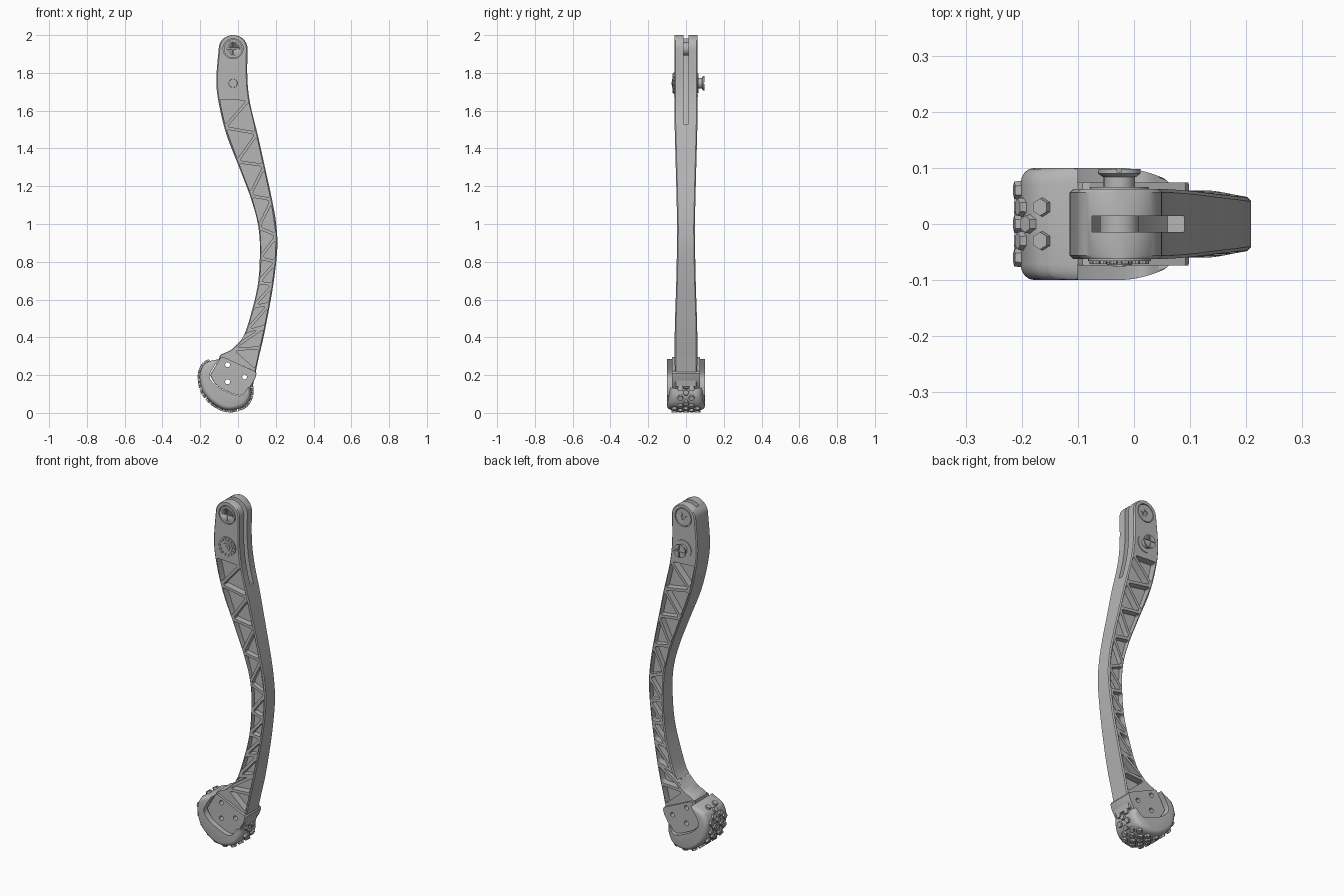
import bpy, bmesh, math
from mathutils import Vector, Matrix

if "Cube" in bpy.data.objects:
    bpy.data.objects.remove(bpy.data.objects["Cube"], do_unlink=True)

grey = bpy.data.materials.new("satin_grey")
grey.use_nodes = True
grey.diffuse_color = (0.47, 0.47, 0.47, 1)
grey.node_tree.nodes["Principled BSDF"].inputs["Base Color"].default_value = (0.47, 0.47, 0.47, 1)


def make(name, bm, smooth=True):
    bmesh.ops.recalc_face_normals(bm, faces=bm.faces)
    me = bpy.data.meshes.new(name)
    bm.to_mesh(me)
    bm.free()
    ob = bpy.data.objects.new(name, me)
    bpy.context.collection.objects.link(ob)
    me.materials.append(grey)
    if smooth:
        shade(ob)
    return ob


def shade(ob):
    bpy.ops.object.select_all(action='DESELECT')
    ob.select_set(True)
    bpy.context.view_layer.objects.active = ob
    bpy.ops.object.shade_smooth_by_angle(angle=math.radians(32))


def skin(bm, rings):
    """Bridge equal-sized rings of points and cap both ends."""
    rows = [[bm.verts.new(p) for p in ring] for ring in rings]
    n = len(rows[0])
    for a, b in zip(rows, rows[1:]):
        for i in range(n):
            j = (i + 1) % n
            bm.faces.new((a[i], a[j], b[j], b[i]))
    bm.faces.new(rows[0])
    bm.faces.new(rows[-1])


def solids(name, parts):
    """Each part is a list of (y, outline in x and z) layers."""
    bm = bmesh.new()
    for layers in parts:
        skin(bm, [[(x, y, z) for x, z in pts] for y, pts in layers])
    return make(name, bm)


def prism(pts, y0, y1):
    return [(y0, pts), (y1, pts)]


def circle(c, r, n=32):
    return [(c[0] + r * math.cos(math.tau * i / n), c[1] + r * math.sin(math.tau * i / n)) for i in range(n)]


def box(c, w, h):
    return [(c[0] + i * w, c[1] + j * h) for i, j in ((-1, -1), (1, -1), (1, 1), (-1, 1))]


def spline(pts, n):
    """Catmull-Rom samples through points of any dimension."""
    p = [Vector(q) for q in [pts[0], *pts, pts[-1]]]
    out = []
    for i in range(1, len(p) - 2):
        a, b, c, d = p[i - 1:i + 3]
        for k in range(n):
            t = k / n
            out.append(0.5 * (2 * b + (c - a) * t + (2 * a - 5 * b + 4 * c - d) * t * t
                              + (3 * b - a - 3 * c + d) * t ** 3))
    return out + [p[-1]]


def cut(ob, cutter):
    mod = ob.modifiers.new("cut", 'BOOLEAN')
    mod.operation, mod.solver, mod.object = 'DIFFERENCE', 'EXACT', cutter
    bpy.context.view_layer.objects.active = ob
    bpy.ops.object.modifier_apply(modifier=mod.name)


def drop(ob):
    bpy.data.objects.remove(ob, do_unlink=True)


# Leg: rows of height, back edge, front edge, half thickness
rows = spline([(.14, 0, .078, .058), (.285, -.1, .108, .06), (.335, -.035, .12, .06), (.4, .025, .135, .06),
               (.5, .062, .155, .058), (.68, .105, .187, .052), (.87, .116, .208, .048),
               (1, .105, .202, .047), (1.13, .07, .18, .05), (1.29, .01, .145, .054),
               (1.47, -.06, .105, .059), (1.63, -.1, .066, .062), (1.76, -.115, .05, .062),
               (1.93, -.102, .05, .062)], 5)
edge_rows = list(rows)
for k in range(1, 10):
    a = math.radians(k * 9.4)
    rows.append(Vector((1.93 + .07 * math.sin(a), -.026 - .076 * math.cos(a), -.026 + .076 * math.cos(a), .062)))

bm = bmesh.new()
rings = []
for z, l, r, h in rows:
    c = min(.006, (r - l) * .2)
    rings.append([(l + c, -h, z), (r - c, -h, z), (r, c - h, z), (r, h - c, z),
                  (r - c, h, z), (l + c, h, z), (l, h - c, z), (l, c - h, z)])
skin(bm, rings)
leg = make("leg", bm, False)


def edge_point(z, side):
    for a, b in zip(edge_rows, edge_rows[1:]):
        if a[0] <= z <= b[0]:
            q = a.lerp(b, (z - a[0]) / (b[0] - a[0]))
            return Vector((q[side], z))


def pocket(tri, inset=.008):
    """Inset triangle with rounded corners."""
    a, b, c = tri
    la, lb, lc = (b - c).length, (c - a).length, (a - b).length
    per = la + lb + lc
    mid = (a * la + b * lb + c * lc) / per
    radius = abs((b - a).cross(c - a)) / per
    v = [mid + (p - mid) * (1 - inset / radius) for p in tri]
    out = []
    for i in range(3):
        p, o, q = v[i - 1], v[i], v[(i + 1) % 3]
        s = o + (p - o).normalized() * min(.016, (p - o).length * .3)
        e = o + (q - o).normalized() * min(.016, (q - o).length * .3)
        out += [s.lerp(o, t).lerp(o.lerp(e, t), t) for t in (0, .33, .67, 1)]
    return out


# Triangular weight-saving pockets on both sides
back = [1.67, 1.51, 1.33, 1.15, .98, .82, .69, .56, .43, .335]
front = [1.66, 1.48, 1.31, 1.13, .94, .8, .68, .58, .46, .345]
nodes = []
for b, f in zip(back, front):
    nodes += [edge_point(b, 1), edge_point(f, 2)]
nodes.append(edge_point(.22, 2))
tris = [pocket(nodes[i:i + 3]) for i in range(len(nodes) - 2)]
pockets = solids("pocket_cutter", [prism(t, s * .02, s * .1) for t in tris for s in (-1, 1)])
cut(leg, pockets)
drop(pockets)

# Cable slot, pivot recesses and ankle holes
pivot, knob = (-.026, 1.928), (-.026, 1.745)
slot = solids("slot_cutter", [prism([(-.075, 2.1), (-.075, 1.86), (-.01, 1.62), (.06, 1.53), (.3, 1.53), (.3, 2.1)],
                                    -.014, .014)])
recess = solids("recess_cutter", [prism(circle(pivot, .053), s * .054, s * .1) for s in (-1, 1)])
holes = solids("hole_cutter", [prism(circle(c, .013, 20), -.2, .2)
                               for c in ((-.055, .255), (.035, .19), (-.055, .165))])
for tool in (slot, recess, holes):
    cut(leg, tool)
shade(leg)
drop(slot)
drop(recess)

# Pivot discs and the pin through the slot
cross = solids("cross_cutter", [prism(box(pivot, .034, .003), -.1, -.058)])
cross_b = solids("cross_cutter_b", [prism(box(pivot, .003, .034), -.1, -.058)])
dot = solids("dot_cutter", [prism(circle(pivot, .012), .057, .1)])
disc_front = solids("pivot_disc_front", [prism(circle(pivot, .049), -.062, -.05)])
disc_back = solids("pivot_disc_back", [prism(circle(pivot, .049), .05, .062)])
cut(disc_front, cross)
cut(disc_front, cross_b)
cut(disc_back, dot)
for tool in (cross, cross_b, dot):
    drop(tool)
solids("pivot_pin", [prism(circle(pivot, .035), -.03, .03)])

# Ribbed knob on the front, flanged bolt on the back
solids("knob_washer", [prism(circle(knob, .056), -.066, -.055)])
solids("knob_ribs", [prism(circle(p, .007, 8), -.071, -.06) for p in circle(knob, .046, 14)])
solids("knob_rings", [prism(circle(knob, .036), -.069, -.06),
                      [(-.06, circle(knob, .026)), (-.073, circle(knob, .022))],
                      prism(circle(knob, .011, 6), -.076, -.06)])
solids("bolt_washer", [prism(circle(knob, .052), .055, .066)])
solids("bolt_shaft", [prism(circle(knob, .028), .055, .088)])
flange = solids("bolt_flange", [[(.084, circle(knob, .03)), (.09, circle(knob, .038)), (.098, circle(knob, .038))]])
for w, h in ((.05, .004), (.004, .05)):
    tool = solids("bolt_cutter", [prism(box(knob, w, h), .093, .12)])
    cut(flange, tool)
    drop(tool)

# Ankle plate with its curved lower edge
plate_low = spline([(-.148, .2), (-.12, .153), (-.065, .118), (.012, .093), (.06, .13)], 5)
plate_pts = [tuple(p) for p in plate_low] + [(.09, .18), (.098, .208), (.092, .219), (-.08, .297), (-.092, .295)]
plate = solids("ankle_plate", [[(-.074, [(x * .985, z) for x, z in plate_pts]), (-.07, plate_pts),
                                (.07, plate_pts), (.074, [(x * .985, z) for x, z in plate_pts])]])
cut(plate, holes)
drop(holes)
shade(plate)

# Rounded foot wrapped around the plate
sole = spline([(-.152, .274), (-.185, .25), (-.203, .19), (-.183, .105), (-.12, .04),
               (-.05, .014), (.03, .033), (.066, .08), (.07, .13)], 8)
inner = spline([(.045, .125), (.012, .09), (-.065, .115), (-.122, .15), (-.15, .2), (-.1, .285)], 5)
centre = Vector((-.04, .16))


def foot_half(x):
    return 1 - .27 * max(0, min(1, (x + .03) / .1)) ** 2


profile = ((.1, .84), (.098, .9), (.092, .95), (.084, .98), (.072, 1))
bm = bmesh.new()
rings = []
for y, s in [(-y, s) for y, s in profile] + [(y, s) for y, s in profile[::-1]]:
    pts = [centre + (p - centre) * s for p in sole] + inner
    rings.append([(p.x, y * foot_half(p.x), p.y) for p in pts])
skin(bm, rings)
make("foot", bm)

# Staggered hexagonal tread studs along the sole
bm = bmesh.new()
step, run, row = .027, .015, 0
for a, b in zip(sole, sole[1:]):
    run += (b - a).length
    if run < step:
        continue
    run -= step
    t = (b - a).normalized()
    n = Vector((t.y, 0, -t.x))
    if n.dot(Vector((b.x - centre.x, 0, b.y - centre.y))) < 0:
        n.negate()
    along = Vector((t.x, 0, t.y))
    wide = row > 2 and b.x < .04
    for y in ((-.03, .03) if row % 2 == 0 else (-.06, 0, .06) if wide else (0,)):
        side = n.cross(along)
        rot = Matrix((along, side, n)).transposed().to_4x4()
        bmesh.ops.create_cone(bm, cap_ends=True, segments=6, radius1=.018, radius2=.0155, depth=.02,
                              matrix=Matrix.Translation(Vector((b.x, y, b.y)) + n * .001) @ rot)
    row += 1
make("tread_studs", bm, False)
